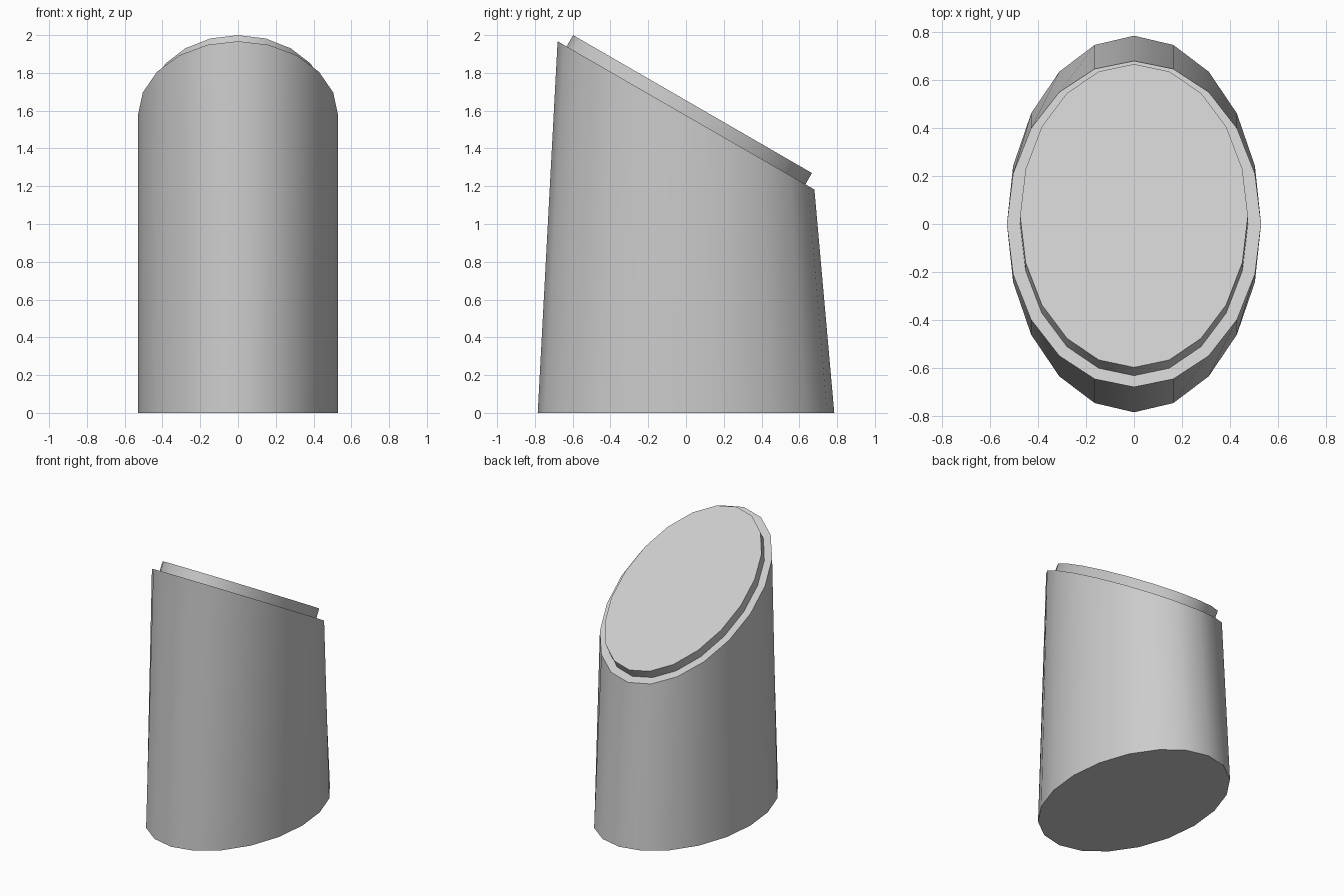
import bpy, bmesh, math
from mathutils import Matrix, Vector

if "Cube" in bpy.data.objects:
    bpy.data.objects.remove(bpy.data.objects["Cube"])

SIDES, RX, RY = 20, 0.53, 0.785
INSET, LIP, MID_Z = 0.055, 0.069, 1.575
TILT = Matrix.Rotation(-math.radians(30), 3, 'X')


def ring(bm, inset, tilted, z, lift=0.0):
    """Oval ring of vertices, flat or tilted like the top."""
    verts = []
    for i in range(SIDES):
        a = 2 * math.pi * i / SIDES
        p = Vector(((RX - inset) * math.cos(a), (RY - inset) * math.sin(a), lift))
        if tilted:
            p = TILT @ p
        verts.append(bm.verts.new(p + Vector((0, 0, z))))
    return verts


bm = bmesh.new()
# Base, slanted rim, inset step and raised cap
rings = [ring(bm, 0, False, 0),
         ring(bm, 0, True, MID_Z),
         ring(bm, INSET, True, MID_Z),
         ring(bm, INSET, True, MID_Z, LIP)]
for lo, hi in zip(rings, rings[1:]):
    for i in range(SIDES):
        j = (i + 1) % SIDES
        bm.faces.new((lo[i], lo[j], hi[j], hi[i]))
bm.faces.new(rings[0][::-1])
bm.faces.new(rings[-1])
bm.normal_update()

mesh = bpy.data.meshes.new("slanted_post")
bm.to_mesh(mesh)
bm.free()
post = bpy.data.objects.new("slanted_post", mesh)
bpy.context.collection.objects.link(post)

# Smooth sides, crisp rims
bpy.context.view_layer.objects.active = post
post.select_set(True)
bpy.ops.object.shade_smooth_by_angle(angle=math.radians(30))
